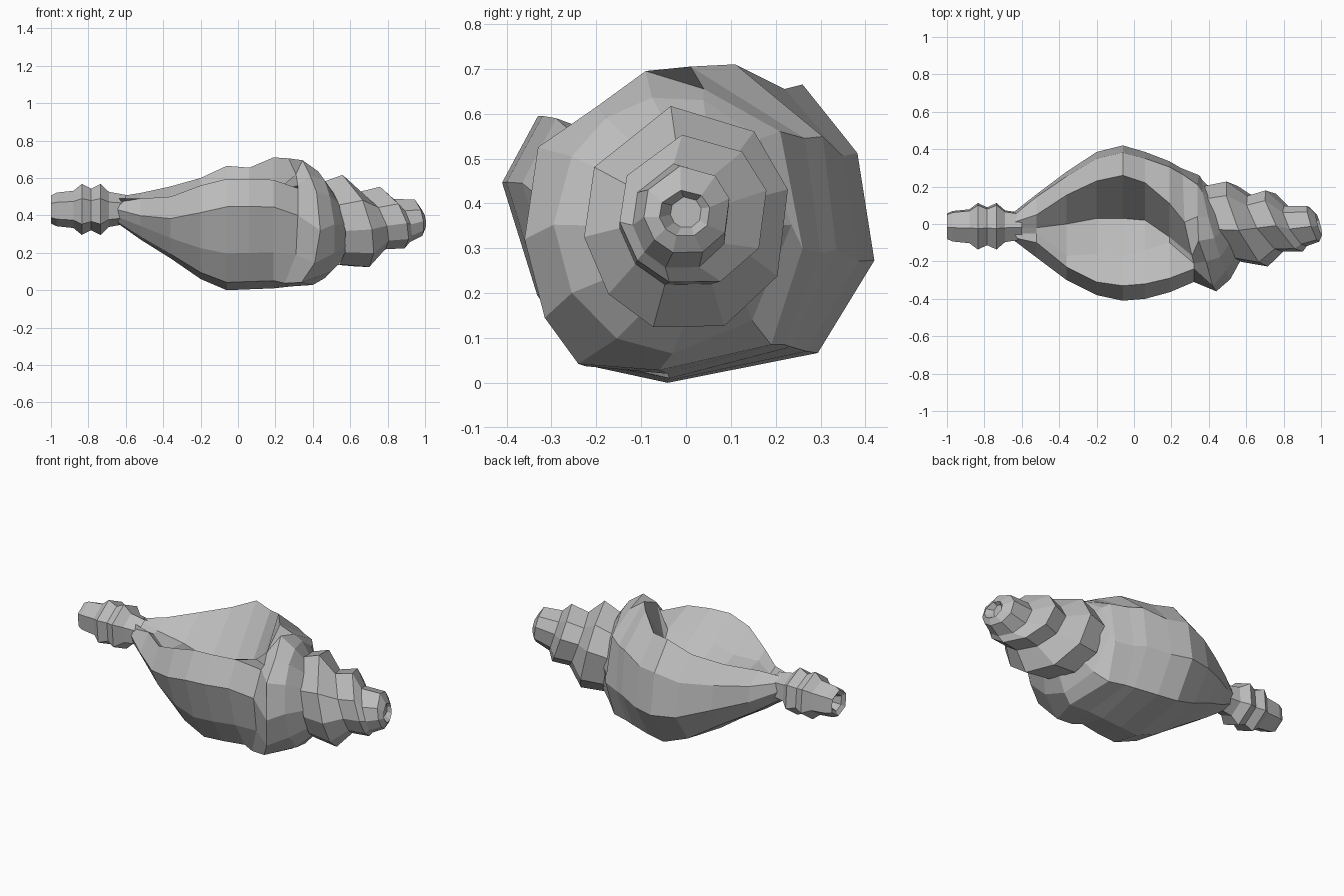
import bpy, bmesh, math

if "Cube" in bpy.data.objects:
    bpy.data.objects.remove(bpy.data.objects["Cube"])

mat = bpy.data.materials.new("shell_grey")
mat.diffuse_color = (0.5, 0.5, 0.5, 1)
mat.use_nodes = True
mat.node_tree.nodes["Principled BSDF"].inputs["Base Color"].default_value = mat.diffuse_color

# Corner angles of the cross-sections of each part
BODY = (148, 180, 212, 242, 270, 312, 0, 42, 75, 100, 124)
SPIRE = (99, 153, 189, 221, 251, 291, 330, 15, 50)
MOUTH = (95, 155, 215, 275, 335, 35)


def ring(angles, back, top, front, bottom):
    """Tilted oval ring through four extremes: (x,y) back/front, (x,z) top/bottom."""
    xc = (back[0] + top[0] + front[0] + bottom[0]) / 4
    yc, zc = (back[1] + front[1]) / 2, (top[1] + bottom[1]) / 2
    ry, rz = (back[1] - front[1]) / 2, (top[1] - bottom[1]) / 2
    tx, tz = (back[0] - front[0]) / 2, (top[0] - bottom[0]) / 2
    pts = []
    for a in map(math.radians, angles):
        c, s = math.cos(a), math.sin(a)
        pts.append((xc + tx * c + tz * s, yc + ry * c, zc + rz * s))
    return pts


def round_ring(angles, x, r, y=-0.012, z=0.432):
    return ring(angles, (x, y + r), (x, z + r), (x, y - r), (x, z - r))


def whorl(x, yl, zl, yf, zb, yb, yk, zk, yi, zi, yj, zj):
    """Body section: front lip, outer belly, back lip, then the groove inside."""
    hf, hb = zl - zb, zk - zb
    k = .75 - .4 * max(0, -.1 - x)
    pts = [(yl, zl), (yf, zb + k * hf), (.81 * yf, zb + .33 * hf),
           (.57 * yf, zb + .07 * hf), (.1 * yf, zb), (.7 * yb, zb + .1 * hb),
           (yb, zb + .41 * hb), (.91 * yb, zb + .77 * hb), (yk, zk), (yi, zi), (yj, zj)]
    return [(x, y, z) for y, z in pts]


def loft(name, rings, cap_start=False, cap_end=False):
    bm = bmesh.new()
    loops = [[bm.verts.new(p) for p in r] for r in rings]
    n = len(rings[0])
    for a, b in zip(loops, loops[1:]):
        for i in range(n):
            j = (i + 1) % n
            bm.faces.new((a[i], a[j], b[j], b[i]))
    if cap_start:
        bm.faces.new(loops[0])
    if cap_end:
        bm.faces.new(loops[-1])
    bmesh.ops.recalc_face_normals(bm, faces=bm.faces)
    # The belly faces must point down
    low = min(bm.faces, key=lambda f: f.calc_center_median().z)
    if low.normal.z > 0:
        bmesh.ops.reverse_faces(bm, faces=bm.faces)
    me = bpy.data.meshes.new(name)
    bm.to_mesh(me)
    bm.free()
    me.materials.append(mat)
    ob = bpy.data.objects.new(name, me)
    bpy.context.collection.objects.link(ob)


# Hexagonal mouthpiece with two collars and a bore
loft("mouthpiece",
     [round_ring(MOUTH, x, r) for x, r in
      ((-.93, .03), (-.985, .05), (-1, .075), (-.97, .09), (-.88, .1), (-.835, .137),
       (-.785, .112), (-.735, .137), (-.69, .094), (-.6, .078))], cap_start=True)

# Body whorl with the long opening on top
sections = [
    (-.52, -.10, .49, -.18, .27, .16, .05, .52, -.02, .47, -.05, .46),
    (-.36, -.23, .50, -.30, .17, .28, .155, .555, 0, .43, -.17, .45),
    (-.2, -.31, .56, -.38, .06, .385, .23, .60, .03, .36, -.16, .45),
    (-.06, -.33, .595, -.41, 0, .42, .26, .665, .03, .33, -.175, .475),
    (.06, -.32, .595, -.40, .005, .385, .22, .655, .02, .36, -.14, .50),
    (.19, -.29, .59, -.365, .01, .335, .11, .71, -.07, .46, -.10, .52)]
# End of the lip, where the opening closes
lip_end = [(.32, -.24, .545), (.32, -.31, .40), (.31, -.27, .19), (.25, -.225, .037),
           (.28, -.04, .02), (.24, .22, .085), (.25, .30, .29), (.26, .265, .545),
           (.27, .01, .705), (.31, -.17, .62), (.32, -.21, .56)]
# Widest edge of the last turn
shoulder = [(.42, -.33, .525), (.44, -.36, .32), (.41, -.315, .145), (.34, -.24, .042),
            (.40, -.06, .028), (.34, .19, .085), (.35, .26, .30), (.34, .21, .56),
            (.34, .04, .655), (.345, -.09, .695), (.385, -.2, .615)]
loft("body_whorl",
     [round_ring(BODY, -.65, .07)] + [whorl(*s) for s in sections] + [
         lip_end, shoulder,
         ring(BODY, (.37, .235), (.41, .64), (.52, -.295), (.46, .065)),
         ring(BODY, (.40, .19), (.47, .56), (.56, -.19), (.54, .14))])

# Stepped spire, each ring given by its back, top, front and bottom
turns = [
    ((.37, .21), (.45, .58), (.555, -.205), (.53, .125)),
    ((.47, .235), (.58, .62), (.67, -.23), (.71, .11)),
    ((.6, .155), (.66, .53), (.77, -.15), (.78, .21)),
    ((.69, .185), (.77, .555), (.87, -.15), (.89, .215)),
    ((.8, .10), (.83, .49), (.91, -.12), (.91, .25)),
    ((.92, .10), (.95, .485), (.98, -.095), (.985, .285)),
    ((.97, .055), (.985, .43), (1, -.06), (1, .325))]
loft("spire", [ring(SPIRE, *t) for t in turns] + [round_ring(SPIRE, .96, .035, 0, .38)],
     cap_end=True)
